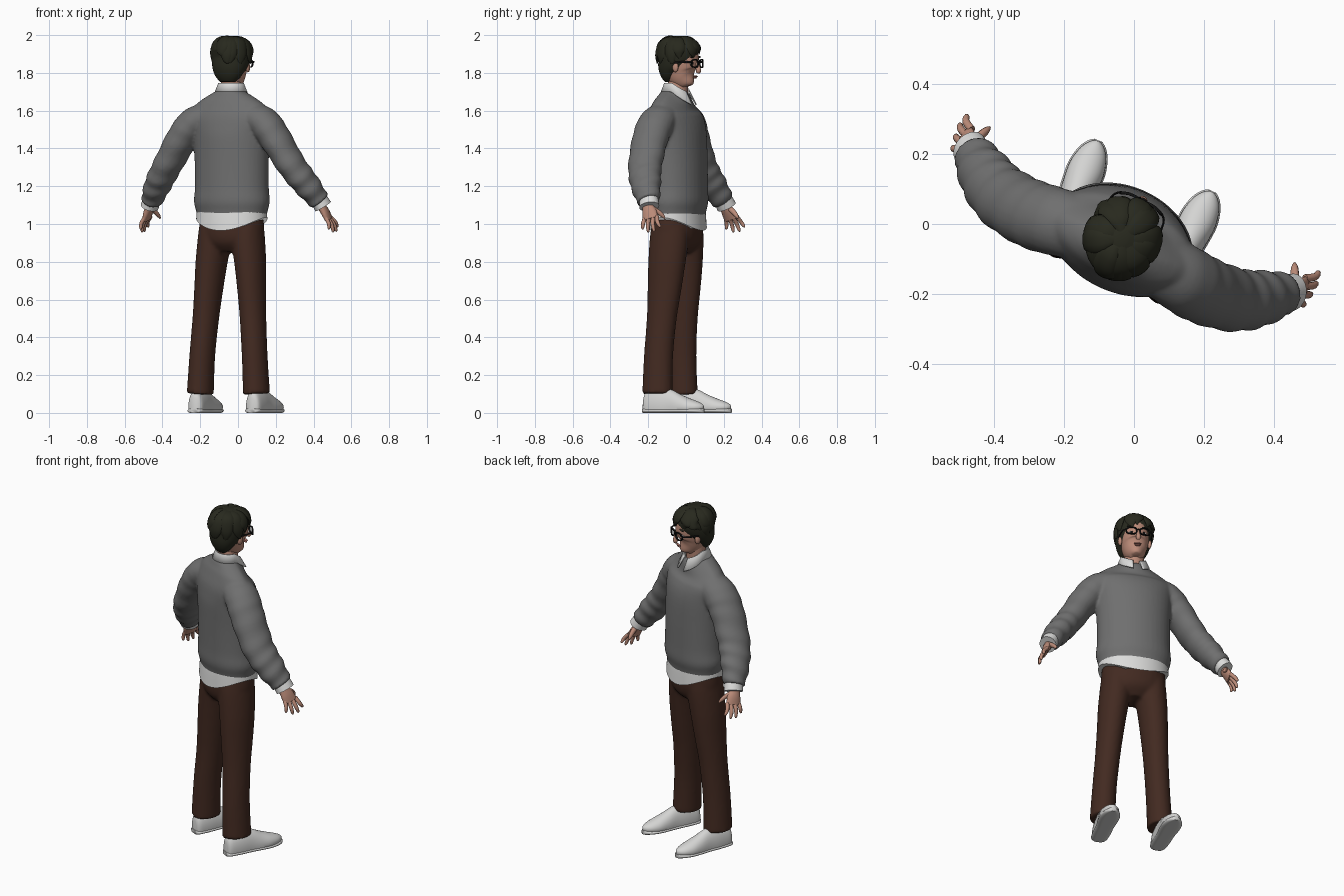
import bpy, bmesh, math, random
from mathutils import Vector, Matrix

if "Cube" in bpy.data.objects:
    bpy.data.objects.remove(bpy.data.objects["Cube"])

random.seed(4)
BODY = Matrix.Rotation(math.radians(-24), 4, 'Z') @ Matrix.Translation((-0.012, 0, 0))
HEAD = Matrix.Translation((-0.027, -0.03, 0)) @ Matrix.Rotation(math.radians(-28), 4, 'Z')


def material(name, r, g, b):
    m = bpy.data.materials.new(name)
    m.diffuse_color = (r, g, b, 1)
    m.use_nodes = True
    m.node_tree.nodes["Principled BSDF"].inputs["Base Color"].default_value = m.diffuse_color
    return m


GREY = material("grey_wool", 0.16, 0.16, 0.16)
WHITE = material("white_cotton", 0.72, 0.72, 0.71)
SHOE = material("off_white_leather", 0.66, 0.66, 0.65)
BROWN = material("dark_brown_cloth", 0.055, 0.023, 0.015)
SKIN = material("skin", 0.50, 0.26, 0.19)
HAIR = material("dark_hair", 0.021, 0.022, 0.013)
BLACK = material("black_frame", 0.006, 0.006, 0.006)
LIP = material("lip_pink", 0.40, 0.17, 0.135)


def finish(name, bm, mat, frame):
    bmesh.ops.recalc_face_normals(bm, faces=bm.faces[:])
    me = bpy.data.meshes.new(name)
    bm.to_mesh(me)
    bm.free()
    ob = bpy.data.objects.new(name, me)
    bpy.context.collection.objects.link(ob)
    me.materials.append(mat)
    ob.matrix_world = frame
    bpy.context.view_layer.objects.active = ob
    bpy.ops.object.select_all(action='DESELECT')
    ob.select_set(True)
    bpy.ops.object.shade_smooth_by_angle(angle=math.radians(50))
    return ob


def resample(keys, steps):
    """Catmull-Rom through the key rings (x, y, z, half width, half depth)."""
    k = [Vector(p) for p in keys]
    out = []
    for i in range(len(k) - 1):
        p0, p1, p2, p3 = k[max(i - 1, 0)], k[i], k[i + 1], k[min(i + 2, len(k) - 1)]
        for j in range(steps):
            t = j / steps
            out.append(0.5 * (2 * p1 + (p2 - p0) * t + (2 * p0 - 5 * p1 + 4 * p2 - p3) * t * t
                              + (3 * p1 - p0 - 3 * p2 + p3) * t ** 3))
    return out + [k[-1]]


def loft(bm, keys, side=1, ref=(0, 1, 0), n=24, steps=4, tweak=None, folds=0):
    """Capped tube of ellipses along a path; side=-1 mirrors it."""
    rings = resample(keys, steps)
    ref, rows = Vector(ref), []
    for i, r in enumerate(rings):
        c = Vector(r[:3])
        t = (Vector(rings[min(i + 1, len(rings) - 1)][:3]) - Vector(rings[max(i - 1, 0)][:3])).normalized()
        u = ref.cross(t).normalized()
        v = t.cross(u)
        row = []
        for j in range(n):
            a = 2 * math.pi * j / n
            f = 1 + folds * math.sin(i * 1.35 + 1.6 * math.sin(a + .6)) * (i / len(rings)) ** 1.5
            p = c + u * (r[3] * f * math.cos(a)) + v * (r[4] * f * math.sin(a))
            if tweak:
                p = tweak(p)
            row.append(bm.verts.new((p.x * side, p.y, p.z)))
        rows.append(row)
    for a, b in zip(rows, rows[1:]):
        for j in range(n):
            bm.faces.new((a[j], a[(j + 1) % n], b[(j + 1) % n], b[j]))
    bm.faces.new(rows[0])
    bm.faces.new(rows[-1])


def tube(name, keys, mat, frame=BODY, **kw):
    bm = bmesh.new()
    loft(bm, keys, **kw)
    return finish(name, bm, mat, frame)


def ball(name, loc, size, mat, frame=HEAD):
    bm = bmesh.new()
    bmesh.ops.create_uvsphere(bm, u_segments=16, v_segments=10, radius=1,
                              matrix=Matrix.Translation(loc) @ Matrix.Diagonal((*size, 1)))
    return finish(name, bm, mat, frame)


def blend(ob, mat, voxel, smooth):
    """Fuse overlapping tubes into one smooth skin."""
    m = ob.modifiers.new("fuse", 'REMESH')
    m.mode, m.voxel_size = 'VOXEL', voxel
    s = ob.modifiers.new("soften", 'SMOOTH')
    s.factor, s.iterations = 0.5, smooth
    dg = bpy.context.evaluated_depsgraph_get()
    me = bpy.data.meshes.new_from_object(ob.evaluated_get(dg))
    ob.modifiers.clear()
    ob.data = me
    me.materials.clear()
    me.materials.append(mat)
    for p in me.polygons:
        p.material_index, p.use_smooth = 0, True


def neckline(p):
    """Lower the front of the neck opening."""
    drop = .5 * max(0, p.y + .06) * min(1, max(0, (p.z - 1.58) / .08))
    return Vector((p.x, p.y, p.z - drop))


# Sweater: torso and both sleeves
bm = bmesh.new()
loft(bm, [(0, -.053, 1.035, .192, .135), (0, -.053, 1.07, .198, .14), (0, -.053, 1.12, .209, .151),
          (0, -.053, 1.2, .203, .15), (0, -.055, 1.35, .205, .149), (0, -.06, 1.48, .215, .145),
          (0, -.068, 1.56, .232, .128), (0, -.068, 1.62, .205, .105), (0, -.063, 1.66, .155, .09),
          (0, -.058, 1.70, .085, .078), (0, -.058, 1.715, .07, .066)], n=40, tweak=neckline)
for s in (-1, 1):
    loft(bm, [(.12, -.075, 1.57, .075, .09), (.2, -.085, 1.535, .085, .098), (.265, -.092, 1.46, .082, .098),
              (.36, -.082, 1.31, .074, .092), (.43, -.047, 1.21, .069, .082), (.488, -.004, 1.12, .054, .06)],
         side=s, steps=7, folds=.075)
blend(finish("sweater", bm, GREY, BODY), GREY, 0.009, 4)

# Shirt tail, dipping at front and back
tube("shirt_tail", [(0, -.054, 1.10, .185, .13), (0, -.054, 1.05, .191, .138), (0, -.054, .965, .196, .145)], WHITE,
     n=48, tweak=lambda p: p + Vector((0, 0, .065 * (p.x / .19) ** 2 if p.z < 1.09 else 0)))

# Trousers
bm = bmesh.new()
loft(bm, [(0, -.054, 1.06, .172, .122), (0, -.056, .97, .18, .128), (0, -.06, .9, .165, .115),
          (0, -.062, .85, .09, .07)], n=32)
for s in (-1, 1):
    loft(bm, [(.083, -.055, 1.04, .085, .09), (.092, -.058, .95, .088, .106), (.112, -.066, .8, .081, .102),
              (.125, -.075, .65, .073, .092), (.137, -.085, .5, .068, .081), (.152, -.097, .3, .066, .079),
              (.163, -.098, .1, .069, .083)], side=s)
blend(finish("trousers", bm, BROWN, BODY), BROWN, 0.01, 5)

for s, tag in ((-1, "left"), (1, "right")):
    # Shoes with soles, turned out slightly
    foot = BODY @ Matrix.Translation((s * .172, 0, 0)) @ Matrix.Rotation(math.radians(-2 * s), 4, 'Z')
    rows = [(-.172, .022, .085), (-.155, .04, .115), (-.09, .046, .13), (-.02, .046, .125), (.04, .051, .098),
            (.09, .052, .078), (.135, .041, .062), (.162, .024, .05), (.174, .008, .04)]
    tube(tag + "_shoe", [(0, y, .03, w, h - .03) for y, w, h in rows], SHOE, foot, ref=(0, 0, 1),
         tweak=lambda p: Vector((p.x, p.y, max(p.z, .01))))
    tube(tag + "_sole", [(0, y * 1.015, .012, w + .004, .016) for y, w, h in rows], SHOE, foot, ref=(0, 0, 1),
         tweak=lambda p: Vector((p.x, p.y, min(max(p.z, 0), .022))))
    # Shirt cuffs
    tube(tag + "_cuff", [(.47, -.016, 1.15, .044, .05), (.487, -.004, 1.122, .046, .052),
                         (.503, .006, 1.092, .047, .054)], WHITE, side=s)
    # Hands: palm, four fingers and thumb
    bm = bmesh.new()
    loft(bm, [(.485, -.012, 1.125, .024, .03), (.5, -.002, 1.09, .022, .031), (.514, .012, 1.06, .02, .04),
              (.528, .024, 1.025, .015, .043)], side=s, n=16)
    for y0, tip in ((.057, (.548, .086, .985)), (.035, (.555, .056, .963)),
                    (.012, (.553, .022, .960)), (-.009, (.545, -.014, .975))):
        x, y, z = tip
        loft(bm, [(.52, y0, 1.04, .011, .0115), ((.53 + x) / 2 + .005, (y0 + y) / 2, (1.035 + z) / 2, .0105, .011),
                  (x, y, z + .004, .008, .008), (x - .002, y, z - .003, .003, .003)], side=s, n=10, steps=3)
    loft(bm, [(.504, .018, 1.085, .014, .015), (.491, .05, 1.065, .012, .014), (.481, .072, 1.045, .010, .011),
              (.476, .084, 1.03, .004, .004)], side=s, n=10, steps=3)
    finish(tag + "_hand", bm, SKIN, BODY)

# Shirt collar: open folded band with two points in front
bm = bmesh.new()
rows, N = [], 40
for i in range(N + 1):
    k = -1 + 2 * i / N
    a = -math.pi / 2 - k * math.pi * .92
    point = .036 * max(0, (abs(k) - .6) / .4)
    d = Vector((math.cos(a), math.sin(a), 0))
    tilt = -.5 * max(0, d.y * .07)
    rows.append([bm.verts.new(Vector((d.x * (r + wide * point), -.058 + d.y * (r * .95 + out * point),
                                      z + tilt - fall * point)))
                 for r, z, wide, out, fall in ((.062, 1.70, 0, 0, 0), (.063, 1.745, 0, 0, .35),
                                               (.07, 1.747, 0, 0, .35), (.088, 1.702, .5, .6, 1))])
for a, b in zip(rows, rows[1:]):
    for j in range(3):
        bm.faces.new((a[j], b[j], b[j + 1], a[j + 1]))
collar = finish("collar", bm, WHITE, BODY)
collar.modifiers.new("thickness", 'SOLIDIFY').thickness = 0.006

# Neck and head
tube("neck", [(0, -.06, 1.64, .056, .058), (-.004, -.055, 1.72, .054, .055), (-.006, -.045, 1.82, .052, .055)], SKIN)
tube("head", [(0, .055, 1.733, .016, .015), (0, .05, 1.742, .034, .036), (0, .024, 1.768, .057, .068),
              (0, .006, 1.80, .069, .09), (0, 0, 1.84, .077, .1), (0, 0, 1.88, .08, .102),
              (0, -.005, 1.92, .08, .1), (0, -.005, 1.96, .062, .08), (0, -.005, 1.98, .03, .04)], SKIN, HEAD, n=32)
tube("nose", [(0, .096, 1.862, .008, .007), (0, .104, 1.835, .010, .012), (0, .109, 1.812, .014, .014),
              (0, .104, 1.80, .010, .009)], SKIN, HEAD, n=12)
ball("upper_lip", (0, .091, 1.782), (.021, .008, .004), LIP)
ball("lower_lip", (0, .088, 1.774), (.017, .008, .005), LIP)

# Hair cap with overlapping, tousled locks
bm = bmesh.new()
loft(bm, [(0, -.06, 1.752, .042, .026), (0, -.057, 1.78, .07, .05), (0, -.048, 1.82, .09, .074),
          (0, -.03, 1.86, .1, .096), (0, -.018, 1.90, .102, .114), (0, -.015, 1.935, .098, .112),
          (0, -.015, 1.965, .08, .094), (0, -.015, 1.985, .052, .06), (0, -.015, 1.996, .015, .018)], n=32)
for i in range(13):
    a = 2 * math.pi * i / 13 + random.uniform(-.2, .2)
    front = max(0, math.sin(a))
    low = 1.87 + .035 * front + random.uniform(-.02, .02)
    swirl = random.uniform(-.05, .22)
    keys = []
    for q, (r, z, w) in enumerate(((.15, 1.988, .012), (.5, 1.982, .03), (.82, 1.957, .036),
                                   (.97, (low + 1.955) / 2, .034), (.99, low + .012, .02),
                                   (.99, low - .008, .004))):
        b = a + swirl * q
        keys.append((math.cos(b) * .103 * r, -.012 + math.sin(b) * .116 * r, z + random.uniform(-.003, .003),
                     w, w * .36))
    loft(bm, keys, n=10, steps=3, ref=(.02 + math.cos(a), math.sin(a), 1))
finish("hair", bm, HAIR, HEAD)

# Ears, eyes, brows and glasses
for s, tag in ((-1, "left"), (1, "right")):
    ball(tag + "_ear", (s * .082, .014, 1.83), (.011, .017, .027), SKIN)
    ball(tag + "_eye", (s * .034, .085, 1.85), (.016, .009, .007), WHITE)
    ball(tag + "_pupil", (s * .034, .092, 1.85), (.007, .004, .007), BLACK)
    ball(tag + "_brow", (s * .036, .091, 1.884), (.024, .007, .005), HAIR)
    bm = bmesh.new()
    ring = [bm.verts.new((s * .037 + math.copysign(abs(math.cos(t)) ** .75, math.cos(t)) * w,
                          y - .010 * max(0, s * math.cos(t)),
                          1.85 + math.copysign(abs(math.sin(t)) ** .75, math.sin(t)) * h))
            for t in [2 * math.pi * (j + .5) / 24 for j in range(24)]
            for w, h, y in ((.031, .023, .114), (.031, .023, .106), (.025, .0175, .106), (.025, .0175, .114))]
    for j in range(24):
        for q in range(4):
            e, f = 4 * j, 4 * ((j + 1) % 24)
            bm.faces.new((ring[e + q], ring[e + (q + 1) % 4], ring[f + (q + 1) % 4], ring[f + q]))
    finish(tag + "_lens_rim", bm, BLACK, HEAD)
    tube(tag + "_temple", [(.066, .102, 1.858, .003, .005), (.083, .08, 1.858, .003, .005),
                           (.09, .01, 1.855, .003, .005)], BLACK, HEAD, side=s, ref=(0, 0, 1), n=8)
tube("glasses_bridge", [(-.01, .111, 1.856, .004, .004), (0, .114, 1.859, .004, .004), (.01, .111, 1.856, .004, .004)],
     BLACK, HEAD, n=8)
